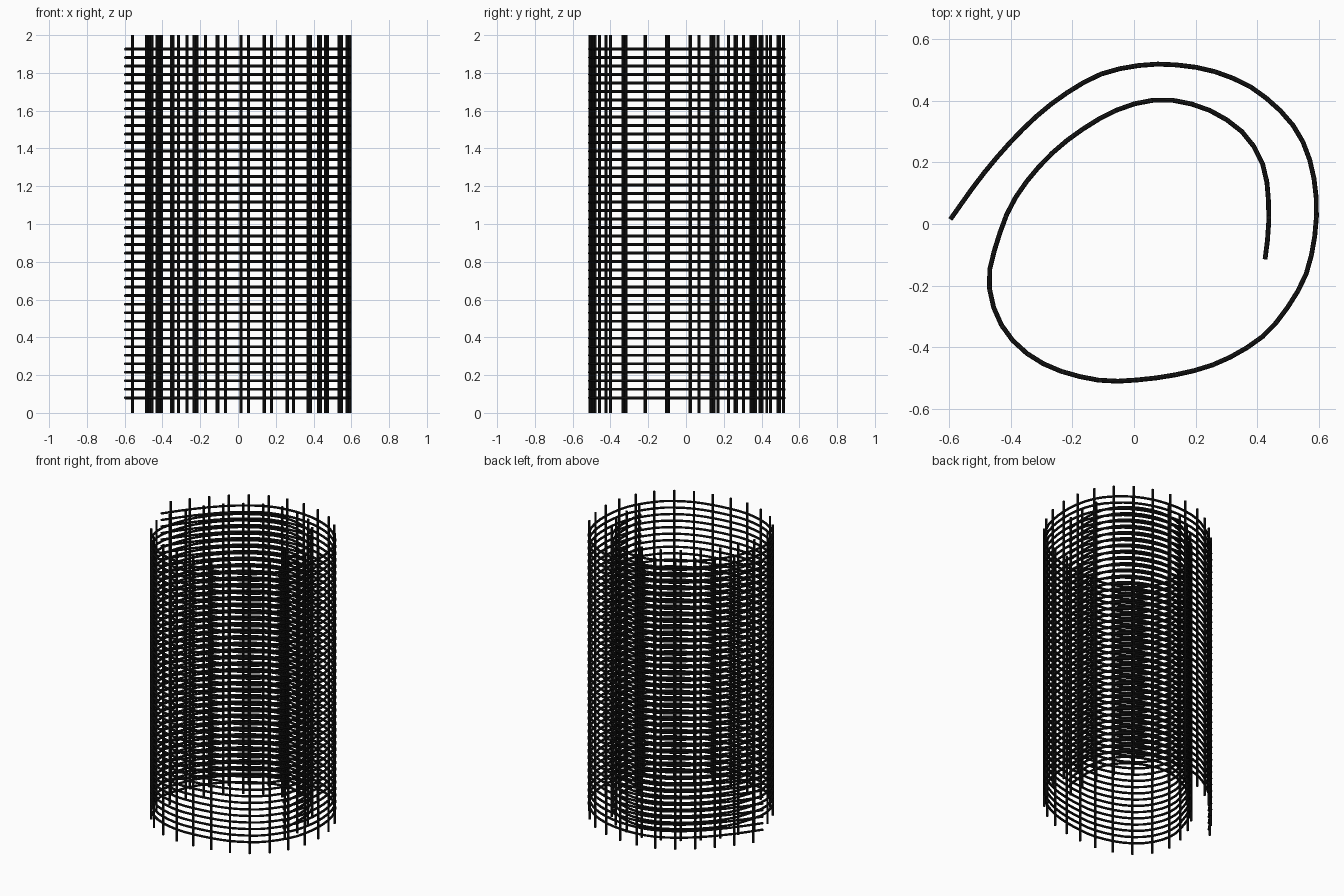
import bpy
from mathutils import Vector
from mathutils.geometry import interpolate_bezier

if "Cube" in bpy.data.objects:
    bpy.data.objects.remove(bpy.data.objects["Cube"])

# Plan of the rolled-up mesh, from the outer loose end to the inner end
PLAN = [(-.597, .015), (-.5, .15), (-.4, .268), (-.3, .365), (-.2, .438), (-.1, .49),
        (.03, .517), (.14, .517), (.27, .493), (.41, .425), (.54, .285), (.592, .09),
        (.57, -.13), (.5, -.27), (.4, -.38), (.22, -.47), (-.05, -.511),
        (-.2, -.49), (-.32, -.44), (-.41, -.36), (-.46, -.26), (-.471, -.17),
        (-.455, -.09), (-.4, .06), (-.31, .185), (-.2, .285), (-.05, .373), (.09, .404),
        (.23, .376), (.34, .31), (.4, .235), (.43, .15), (.438, 0), (.426, -.115)]
RADIUS = .0078
SPACING = .125
ROWS = 42

black = bpy.data.materials.new("black_wire")
black.diffuse_color = (.008, .008, .008, 1)
black.use_nodes = True
black.node_tree.nodes["Principled BSDF"].inputs["Base Color"].default_value = black.diffuse_color


def smooth_path(points):
    p = [Vector((x, y, 0)) for x, y in points]
    p = [2 * p[0] - p[1]] + p + [2 * p[-1] - p[-2]]
    out = []
    for a, b, c, d in zip(p, p[1:], p[2:], p[3:]):
        k = (c - b).length / 3
        h1 = b + (c - a).normalized() * k
        h2 = c - (d - b).normalized() * k
        out += interpolate_bezier(b, h1, h2, c, 12)[:-1]
    return out + [p[-2]]


def sample(path, distance):
    for a, b in zip(path, path[1:]):
        step = (b - a).length
        if distance <= step:
            return a.lerp(b, distance / step)
        distance -= step
    return path[-1].copy()


def wires(name, lines):
    curve = bpy.data.curves.new(name, 'CURVE')
    curve.dimensions = '3D'
    curve.bevel_depth = RADIUS
    curve.bevel_resolution = 2
    curve.use_fill_caps = True
    for line in lines:
        s = curve.splines.new('POLY')
        s.points.add(len(line) - 1)
        for pt, co in zip(s.points, line):
            pt.co = (*co, 1)
    ob = bpy.data.objects.new(name, curve)
    bpy.context.collection.objects.link(ob)
    curve.materials.append(black)
    bpy.ops.object.select_all(action='DESELECT')
    ob.select_set(True)
    bpy.context.view_layer.objects.active = ob
    bpy.ops.object.convert(target='MESH')
    bpy.ops.object.shade_smooth_by_angle()


path = smooth_path(PLAN)
length = sum((b - a).length for a, b in zip(path, path[1:]))

# Horizontal wires following the roll
n = round(length / (SPACING / 2))
roll = [sample(path, length * i / n) for i in range(n + 1)]
wires("horizontal_wires", [[p + Vector((0, 0, .08 + 1.846 * r / (ROWS - 1))) for p in roll]
                           for r in range(ROWS)])

# Upright wires spaced evenly along the roll
posts = [sample(path, .065 + i * SPACING) for i in range(int((length - .065) / SPACING) + 1)]
wires("upright_wires", [[p, p + Vector((0, 0, 2))] for p in posts])
